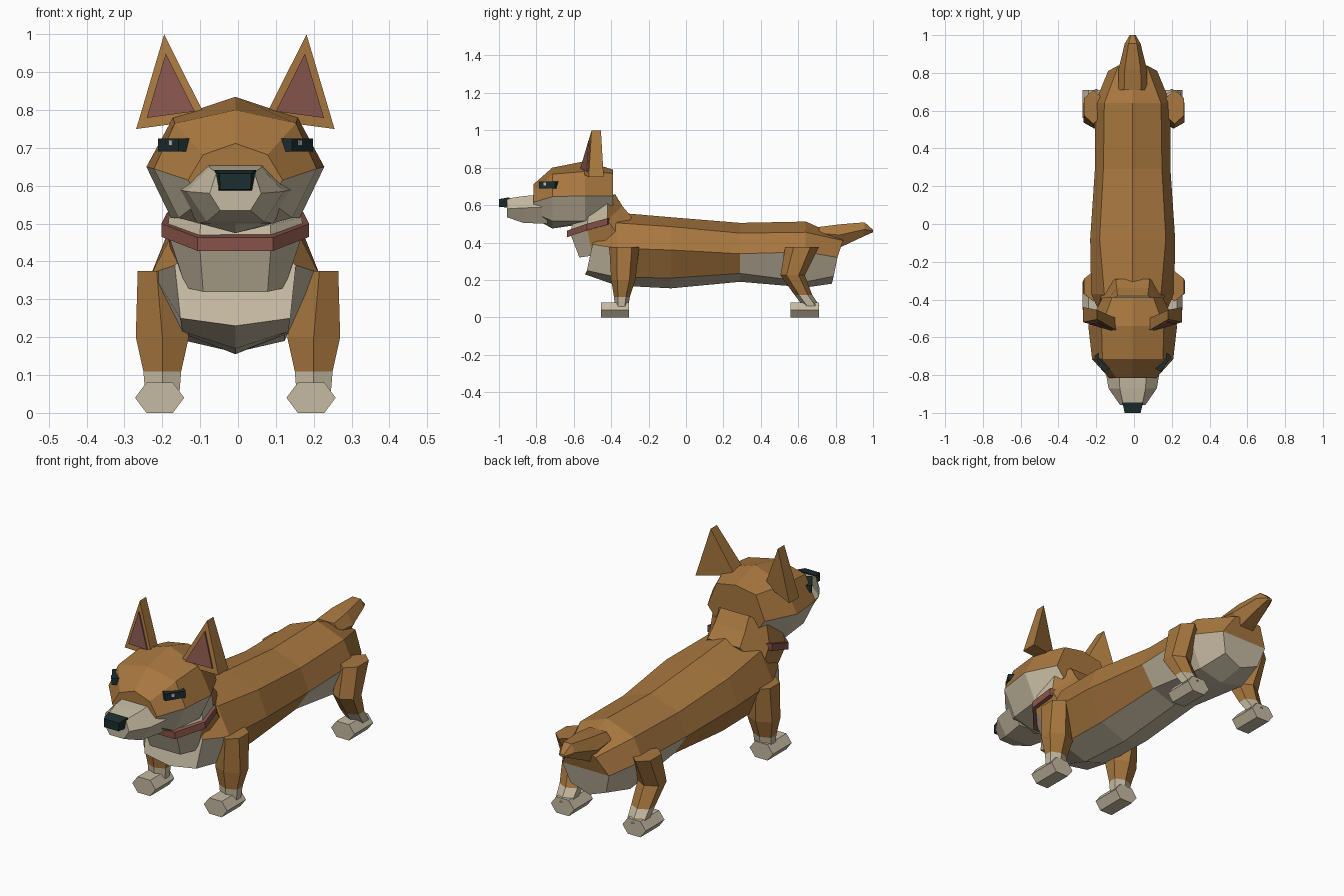
import bpy, bmesh
from mathutils import Vector

if "Cube" in bpy.data.objects:
    bpy.data.objects.remove(bpy.data.objects["Cube"])

SHIFT = -0.007  # the trunk sits slightly off the centre line


def material(name, rgb):
    m = bpy.data.materials.new(name)
    m.diffuse_color = (*rgb, 1)
    m.use_nodes = True
    m.node_tree.nodes["Principled BSDF"].inputs["Base Color"].default_value = m.diffuse_color
    return m


BROWN = material("brown_fur", (0.39, 0.185, 0.05))
CREAM = material("cream_fur", (0.56, 0.49, 0.36))
RED = material("collar_red", (0.24, 0.085, 0.065))
PINK = material("ear_pink", (0.24, 0.09, 0.075))
BLACK = material("nose_black", (0.012, 0.027, 0.029))
WHITE = material("eye_glint", (0.6, 0.6, 0.58))


def sym(half):
    """Close a half section of (x, y, z) by mirroring it in x."""
    return half + [(-x, y, z) for x, y, z in reversed(half) if x > 0]


def flat(y, pts):
    """Half section at constant y."""
    return sym([(x, y, z) for x, z in pts])


def loft(name, rings, mats, rule=None, caps=None, side=1, shift=SHIFT):
    """Skin closed rings; rule(ring, segment) gives the material index."""
    bm = bmesh.new()
    n = len(rings[0])
    vs = [[bm.verts.new((x * side + shift, y, z)) for x, y, z in r] for r in rings]

    def face(verts, i, j):
        f = bm.faces.new(verts)
        f.material_index = rule(i, j) if rule else 0

    for i in range(len(rings) - 1):
        for j in range(n):
            k = (j + 1) % n
            face([vs[i][j], vs[i][k], vs[i + 1][k], vs[i + 1][j]], i, min(j, n - 1 - j))
    face(vs[0], -1, 0)
    for c, idx in enumerate(caps or [range(n)]):
        face([vs[-1][k] for k in idx], len(rings) - 1, c)
    bmesh.ops.recalc_face_normals(bm, faces=bm.faces)
    me = bpy.data.meshes.new(name)
    bm.to_mesh(me)
    bm.free()
    for m in mats:
        me.materials.append(m)
    ob = bpy.data.objects.new(name, me)
    bpy.context.collection.objects.link(ob)
    return ob


# Long body: top, shoulder, flank, belly edge, belly centre
body = [sym([(0, -.46, .5), (.1, -.48, .44), (.16, -.5, .39), (.145, -.53, .25), (0, -.54, .23)])]
for y, pts in [
    (-.37, [(0, .56), (.15, .505), (.22, .37), (.14, .215), (0, .17)]),
    (-.08, [(0, .535), (.175, .485), (.225, .36), (.14, .21), (0, .155)]),
    (.29, [(0, .505), (.155, .45), (.2, .34), (.13, .235), (0, .19)]),
    (.64, [(0, .512), (.15, .455), (.2, .35), (.13, .19), (0, .16)]),
]:
    body.append(flat(y, pts))
body.append(sym([(0, .83, .43), (.075, .84, .41), (.13, .81, .32), (.1, .79, .22), (0, .78, .18)]))


def body_rule(i, j):
    if i == -1:
        return 1
    if i == 5:
        return j
    return int(j == 3 or (j == 2 and i in (0, 3, 4)))


loft("body", body, [BROWN, CREAM], body_rule, caps=[[6, 7, 0, 1, 2], [2, 3, 4, 5, 6]])

# Neck: cream throat, brown nape
loft("neck", [
    sym([(.085, -.57, .32), (.13, -.5, .33), (.17, -.35, .42), (.09, -.29, .535)]),
    sym([(.095, -.62, .45), (.18, -.53, .48), (.165, -.42, .52), (.085, -.34, .595)]),
    sym([(.09, -.6, .53), (.17, -.52, .56), (.15, -.42, .62), (.08, -.38, .66)]),
], [BROWN, CREAM], lambda i, j: int(j == 0 or (j == 1 and i == 1)))

# The throat panel is the closing segment of the ring
neck = bpy.data.objects["neck"].data
for p in neck.polygons:
    if p.center.y < -.55:
        p.material_index = 1

# Collar
loft("collar", [sym([(.1, -.637, .428 + h), (.195, -.53, .465 + h), (.18, -.42, .495 + h),
                     (.06, -.37, .505 + h)]) for h in (0, .035)], [RED])

# Skull: brown above the cheek line, cream jaw
loft("head", [
    flat(-.39, [(0, .79), (.11, .77), (.16, .65), (.12, .6), (0, .58)]),
    flat(-.54, [(0, .835), (.165, .78), (.235, .65), (.17, .515), (0, .5)]),
    flat(-.715, [(0, .80), (.16, .765), (.215, .645), (.15, .515), (0, .475)]),
    flat(-.815, [(0, .712), (.085, .682), (.125, .615), (.09, .56), (0, .53)]),
], [BROWN, CREAM], lambda i, j: int(0 <= i < 3 and j >= 2))

# Muzzle and nose
loft("muzzle", [
    flat(-.74, [(.075, .66), (.15, .59), (.1, .5)]),
    flat(-.87, [(.068, .648), (.128, .585), (.075, .505)]),
    flat(-.957, [(.05, .635), (.068, .58), (.04, .535)]),
], [CREAM])
loft("nose", [
    flat(-.945, [(.055, .642), (.045, .587)]),
    flat(-1.0, [(.042, .632), (.04, .59)]),
], [BLACK])

# Tail
loft("tail", [
    flat(.71, [(.045, .483), (.075, .45), (.04, .40)]),
    flat(.82, [(.042, .497), (.075, .44), (.04, .372)]),
    flat(.955, [(.022, .508), (.042, .47), (.02, .435)]),
    flat(1.0, [(.01, .468), (.016, .462), (.01, .455)]),
], [BROWN])


def leg_ring(cx, hx, y0, y1, z):
    d = (y1 - y0) * .25
    return [(cx, y0, z), (cx + hx, y0 + d, z), (cx + hx, y1 - d, z),
            (cx, y1, z), (cx - hx, y1 - d, z), (cx - hx, y0 + d, z)]


LEGS = {
    "front": [(.215, .05, -.41, -.25, .375), (.2, .07, -.4, -.27, .2),
              (.2, .05, -.385, -.30, .11), (.2, .045, -.38, -.31, .05)],
    "hind": [(.215, .05, .53, .71, .375), (.21, .058, .505, .635, .225),
             (.2, .05, .58, .675, .12), (.2, .045, .625, .715, .06)],
}
PAW_Y = {"front": (-.455, -.305), "hind": (.56, .71)}
PAW = [(.265, .04), (.235, .08), (.165, .08), (.135, .04), (.165, 0), (.235, 0)]

for side, tag in ((1, "right"), (-1, "left")):
    # Legs with cream socks, six-sided paws
    for kind, rows in LEGS.items():
        loft(f"{kind}_leg_{tag}", [leg_ring(*r) for r in rows], [BROWN, CREAM],
             lambda i, j: int(i >= 2), side=side, shift=0)
        loft(f"{kind}_paw_{tag}", [[(x, y, z) for x, z in PAW] for y in PAW_Y[kind]],
             [CREAM], side=side)

    # Ear wedge with a pink inset plate
    front = [Vector(p) for p in ((.262, -.52, .75), (.075, -.57, .775), (.188, -.505, 1))]
    back = [(.262, -.44, .75), (.085, -.5, .775), (.188, -.455, 1)]
    loft(f"ear_{tag}", [front, back], [BROWN], side=side)
    mid = sum(front, Vector()) / 3
    inset = [mid + (p - mid) * .68 for p in front]
    loft(f"inner_ear_{tag}", [[p + Vector((0, dy, 0)) for p in inset] for dy in (-.007, .001)],
         [PINK], side=side)

    # Eye slit and its glint
    def slab(name, a, b, z0, z1, depth, mat):
        outer = [(*a, z0), (*b, z0), (*b, z1), (*a, z1)]
        inner = [(x - depth, y + depth * .7, z) for x, y, z in outer]
        loft(f"{name}_{tag}", [outer, inner], [mat], side=side)

    slab("eye", (.15, -.785), (.205, -.70), .69, .725, .04, BLACK)
    slab("eye_glint", (.168, -.762), (.177, -.749), .706, .721, .006, WHITE)
